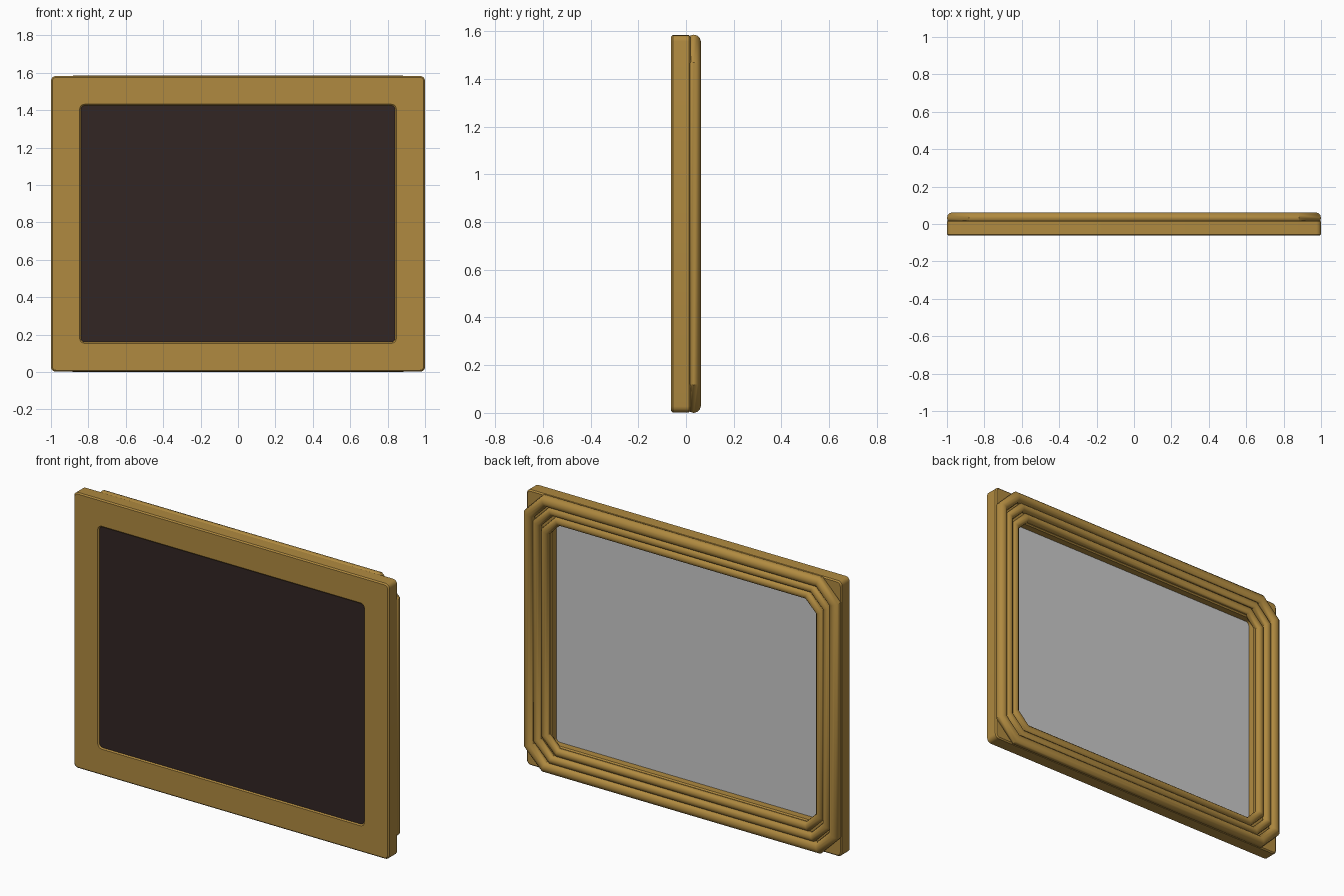
import bpy, bmesh, math

if "Cube" in bpy.data.objects:
    bpy.data.objects.remove(bpy.data.objects["Cube"])

CZ = 0.7925  # height of the frame centre


def material(name, rgb):
    m = bpy.data.materials.new(name)
    m.diffuse_color = (*rgb, 1)
    m.use_nodes = True
    m.node_tree.nodes["Principled BSDF"].inputs["Base Color"].default_value = m.diffuse_color
    return m


GOLD = material("gold", (0.434, 0.254, 0.051))
DARK = material("dark_canvas", (0.032, 0.019, 0.017))


def outline(hw, hh, cut, y, seg):
    """Rectangle in the xz plane: seg=1 cuts its corners, more rounds them."""
    pts = []
    for q, (sx, sz) in enumerate([(1, 1), (-1, 1), (-1, -1), (1, -1)]):
        for i in range(seg + 1):
            a = math.pi / 2 * (q + i / seg)
            pts.append((sx * (hw - cut) + cut * math.cos(a), y,
                        CZ + sz * (hh - cut) + cut * math.sin(a)))
    return pts


def loft(name, sections, seg, mat=None, closed=True):
    """Skin a stack of outlines; closed makes a ring, otherwise ends are capped."""
    bm = bmesh.new()
    rings = [[bm.verts.new(p) for p in outline(*s, seg)] for s in sections]
    n = len(rings[0])
    for k in range(len(rings) if closed else len(rings) - 1):
        a, b = rings[k], rings[(k + 1) % len(rings)]
        for i in range(n):
            j = (i + 1) % n
            bm.faces.new((a[i], a[j], b[j], b[i]))
    if not closed:
        bm.faces.new(rings[0])
        bm.faces.new(rings[-1])
    bmesh.ops.recalc_face_normals(bm, faces=bm.faces)
    me = bpy.data.meshes.new(name)
    bm.to_mesh(me)
    bm.free()
    ob = bpy.data.objects.new(name, me)
    bpy.context.collection.objects.link(ob)
    if mat:
        me.materials.append(mat)
    bpy.ops.object.select_all(action='DESELECT')
    ob.select_set(True)
    bpy.context.view_layer.objects.active = ob
    bpy.ops.object.shade_smooth_by_angle(angle=math.radians(40))
    return ob


# Flat frame with softened edges
W, H, OW, OH = 1.0, 0.79, 0.84, 0.6325
F, B, E = -0.0625, 0.02, 0.007
loft("frame_body", [
    (W - E, H - E, 0.02, F), (W, H, 0.025, F + E), (W, H, 0.025, B - E),
    (W - E, H - E, 0.02, B), (OW + E, OH + E, 0.027, B), (OW, OH, 0.022, B - E),
    (OW, OH, 0.022, F + E), (OW + E, OH + E, 0.027, F)], 4, GOLD)


# Stepped rolls around the back, with cut corners
def roll(name, inset, radius, y, cut):
    sections = []
    for i in range(12):
        a = 2 * math.pi * i / 12
        d = radius * math.cos(a)
        sections.append((1 - inset + d, CZ - inset + d,
                         cut + d * (2 - math.sqrt(2)), y + radius * math.sin(a)))
    loft(name, sections, 1, GOLD)


roll("outer_roll", 0.03, 0.03, 0.0325, 0.10)
roll("middle_roll", 0.08, 0.024, 0.030, 0.09)
roll("inner_roll", 0.128, 0.024, 0.024, 0.08)

# Dark picture in front, grey backing board behind
loft("canvas", [(OW + 0.01, OH + 0.01, 0.02, -0.056),
                (OW + 0.01, OH + 0.01, 0.02, -0.041)], 4, DARK, False)
loft("backing_board", [(OW + 0.01, OH + 0.01, 0.02, -0.041),
                       (OW + 0.01, OH + 0.01, 0.02, -0.025)], 4, None, False)
